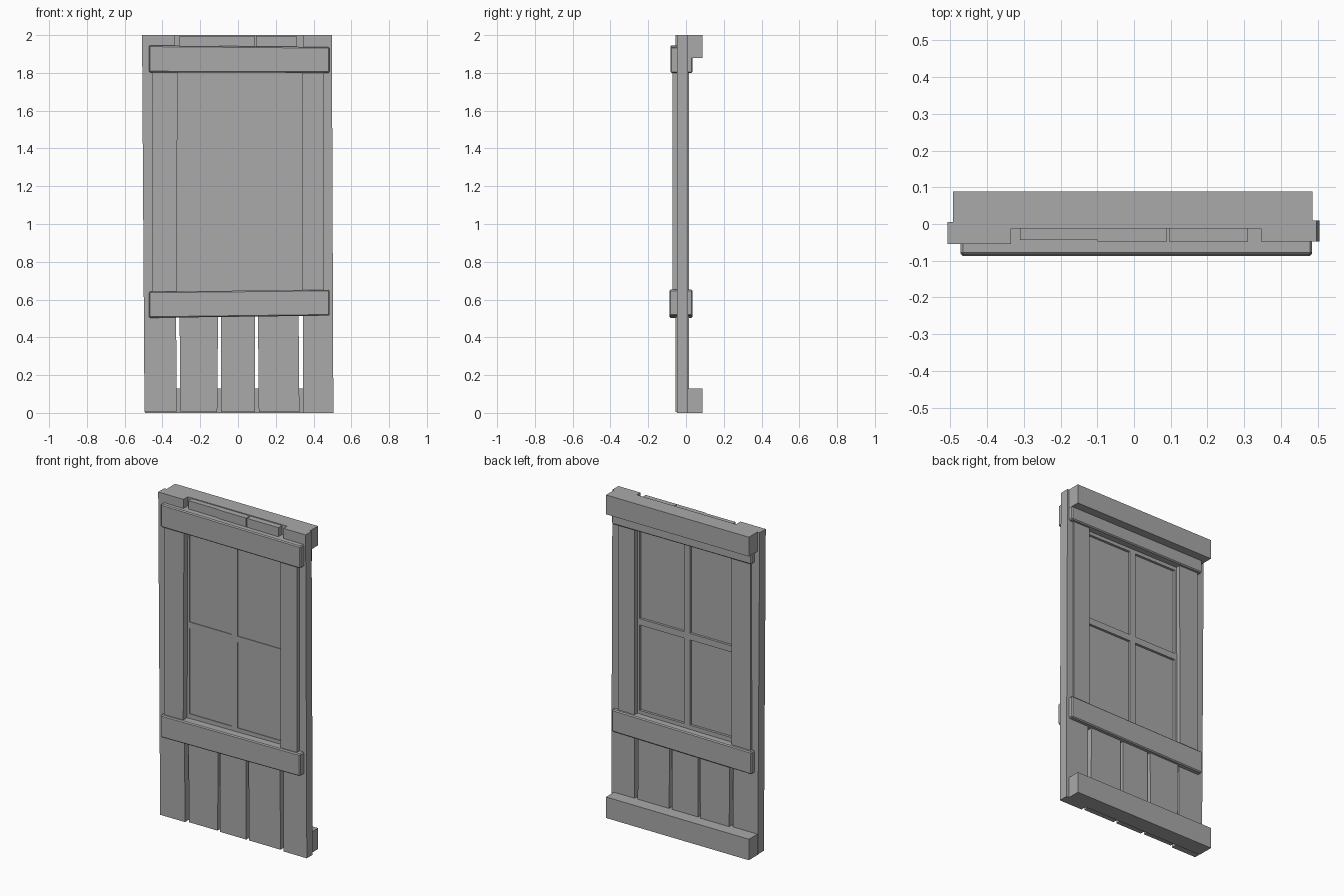
import bpy, bmesh

cube = bpy.data.objects.get("Cube")
if cube:
    bpy.data.objects.remove(cube, do_unlink=True)

grey = bpy.data.materials.new("plain_grey")
grey.use_nodes = True
grey.diffuse_color = (0.4, 0.4, 0.4, 1)
grey.node_tree.nodes["Principled BSDF"].inputs["Base Color"].default_value = (0.4, 0.4, 0.4, 1)


def board(name, low, high, y, left, right=None, bevel=0):
    """Board with x spans at its low and high edge, z spans at its left and right end."""
    right = right or left
    outline = [(low[0], left[0]), (low[1], right[0]), (high[1], right[1]), (high[0], left[1])]
    bm = bmesh.new()
    front = [bm.verts.new((px, y[0], pz)) for px, pz in outline]
    back = [bm.verts.new((px, y[1], pz)) for px, pz in outline]
    bm.faces.new(front)
    bm.faces.new(back[::-1])
    for i in range(4):
        j = (i + 1) % 4
        bm.faces.new((front[j], front[i], back[i], back[j]))
    bmesh.ops.recalc_face_normals(bm, faces=bm.faces)
    mesh = bpy.data.meshes.new(name)
    bm.to_mesh(mesh)
    bm.free()
    mesh.materials.append(grey)
    obj = bpy.data.objects.new(name, mesh)
    bpy.context.collection.objects.link(obj)
    if bevel:
        mod = obj.modifiers.new("worn_edges", "BEVEL")
        mod.width = bevel
        mod.segments = 1
    return obj


# Full-height outer planks
board("right_plank", (-0.495, -0.325), (-0.508, -0.335), (-0.055, 0.005), (0.005, 2))
board("left_plank", (0.345, 0.505), (0.345, 0.497), (-0.048, 0.01), (0, 2))

# Middle planks, interrupted by the window
middle = [
    ((-0.305, -0.11), (-0.31, -0.105), (-0.31, -0.10), (-0.043, 0.015)),
    ((-0.09, 0.09), (-0.09, 0.09), (-0.10, 0.09), (-0.048, 0.01)),
    ((0.11, 0.325), (0.105, 0.32), (0.095, 0.31), (-0.048, 0.01)),
]
for i, (foot, sill, top, depth) in enumerate(middle, 1):
    board(f"lower_plank_{i}", foot, sill, depth, (0.005, 0.6))
    board(f"upper_plank_{i}", top, top, depth, (1.85, 1.995))

# Cross rails that wrap the planks front and back
board("upper_rail", (-0.472, 0.485), (-0.472, 0.485), (-0.083, 0.035),
      (1.803, 1.945), (1.8, 1.937), 0.006)
board("lower_rail", (-0.472, 0.485), (-0.472, 0.485), (-0.087, 0.035),
      (0.503, 0.642), (0.515, 0.652), 0.006)

# Window side posts
board("right_post", (-0.455, -0.325), (-0.452, -0.32), (-0.072, 0.017), (0.6, 1.85))
board("left_post", (0.455, 0.34), (0.455, 0.34), (-0.072, 0.017), (0.6, 1.85))

# Thin window frame, crossing bars and pane
for name, x in (("right", (-0.325, -0.308)), ("left", (0.325, 0.342))):
    board(name + "_window_edge", x, x, (-0.034, -0.01), (0.64, 1.81))
for name, z in (("bottom", (0.64, 0.672)), ("top", (1.78, 1.81))):
    board(name + "_window_edge", (-0.31, 0.33), (-0.31, 0.33), (-0.034, -0.01), z)
board("upright_bar", (-0.02, 0.02), (-0.02, 0.02), (-0.034, -0.01), (0.66, 1.79))
board("level_bar", (-0.31, 0.33), (-0.31, 0.33), (-0.034, -0.01), (1.2, 1.24))
board("window_pane", (-0.315, 0.335), (-0.315, 0.335), (-0.03, -0.025), (0.65, 1.8))

# Square beams across the back
for name, z in (("bottom", (0, 0.13)), ("top", (1.88, 2))):
    board(name + "_back_beam", (-0.492, 0.486), (-0.492, 0.486), (-0.012, 0.088), z)
